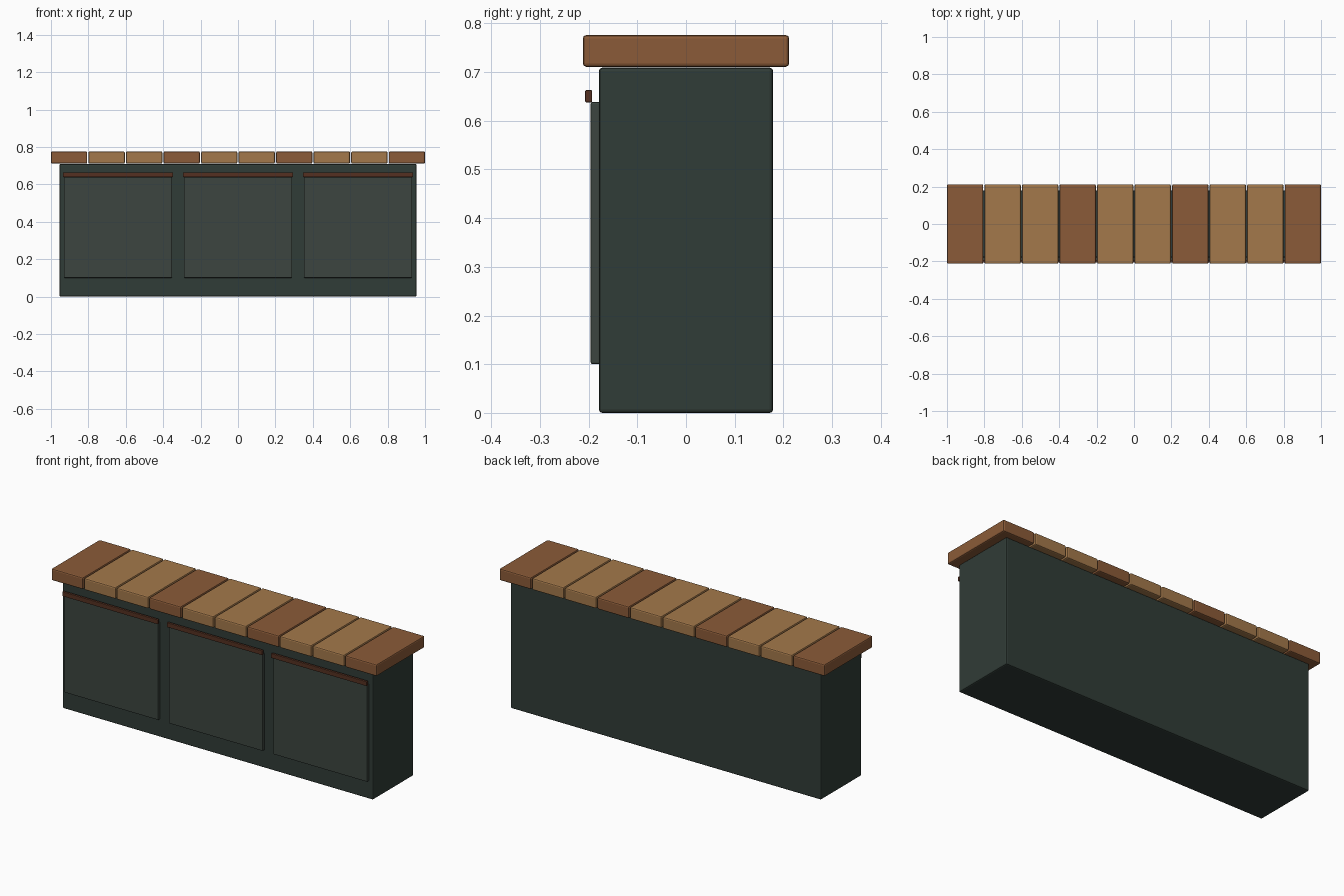
import bpy

if "Cube" in bpy.data.objects:
    bpy.data.objects.remove(bpy.data.objects["Cube"])


def material(name, color):
    m = bpy.data.materials.new(name)
    m.diffuse_color = (*color, 1)
    m.use_nodes = True
    m.node_tree.nodes["Principled BSDF"].inputs["Base Color"].default_value = m.diffuse_color
    return m


body_green = material("dark_green", (0.03, 0.045, 0.038))
panel_green = material("panel_green", (0.045, 0.06, 0.05))
dark_wood = material("dark_wood", (0.26, 0.105, 0.04))
light_wood = material("light_wood", (0.37, 0.19, 0.07))
trim_wood = material("trim_wood", (0.09, 0.03, 0.015))


def box(name, x, y, z, mat, bevel):
    """Bevelled box from (min, max) ranges on each axis."""
    ranges = (x, y, z)
    bpy.ops.mesh.primitive_cube_add(size=1, location=[(a + b) / 2 for a, b in ranges])
    ob = bpy.context.object
    ob.name = name
    ob.scale = [b - a for a, b in ranges]
    bpy.ops.object.transform_apply(location=False, rotation=False, scale=True)
    mod = ob.modifiers.new("bevel", "BEVEL")
    mod.width = bevel
    mod.segments = 2
    ob.data.materials.append(mat)
    return ob


# Counter body
box("counter_body", (-0.955, 0.955), (-0.179, 0.179), (0, 0.709), body_green, 0.007)

# Front panels with a wooden rail above each
for i, cx in enumerate((-0.642, 0, 0.642)):
    box(f"front_panel_{i + 1}", (cx - 0.289, cx + 0.289), (-0.196, -0.176),
        (0.1, 0.639), panel_green, 0.004)
    box(f"panel_rail_{i + 1}", (cx - 0.294, cx + 0.294), (-0.207, -0.193),
        (0.638, 0.663), trim_wood, 0.002)

# Countertop planks, every third one darker
count, width = 10, 0.194
pitch = (2 - width) / (count - 1)
for i in range(count):
    x0 = -1 + i * pitch
    box(f"top_plank_{i + 1}", (x0, x0 + width), (-0.212, 0.212), (0.711, 0.776),
        dark_wood if i % 3 == 0 else light_wood, 0.007)
